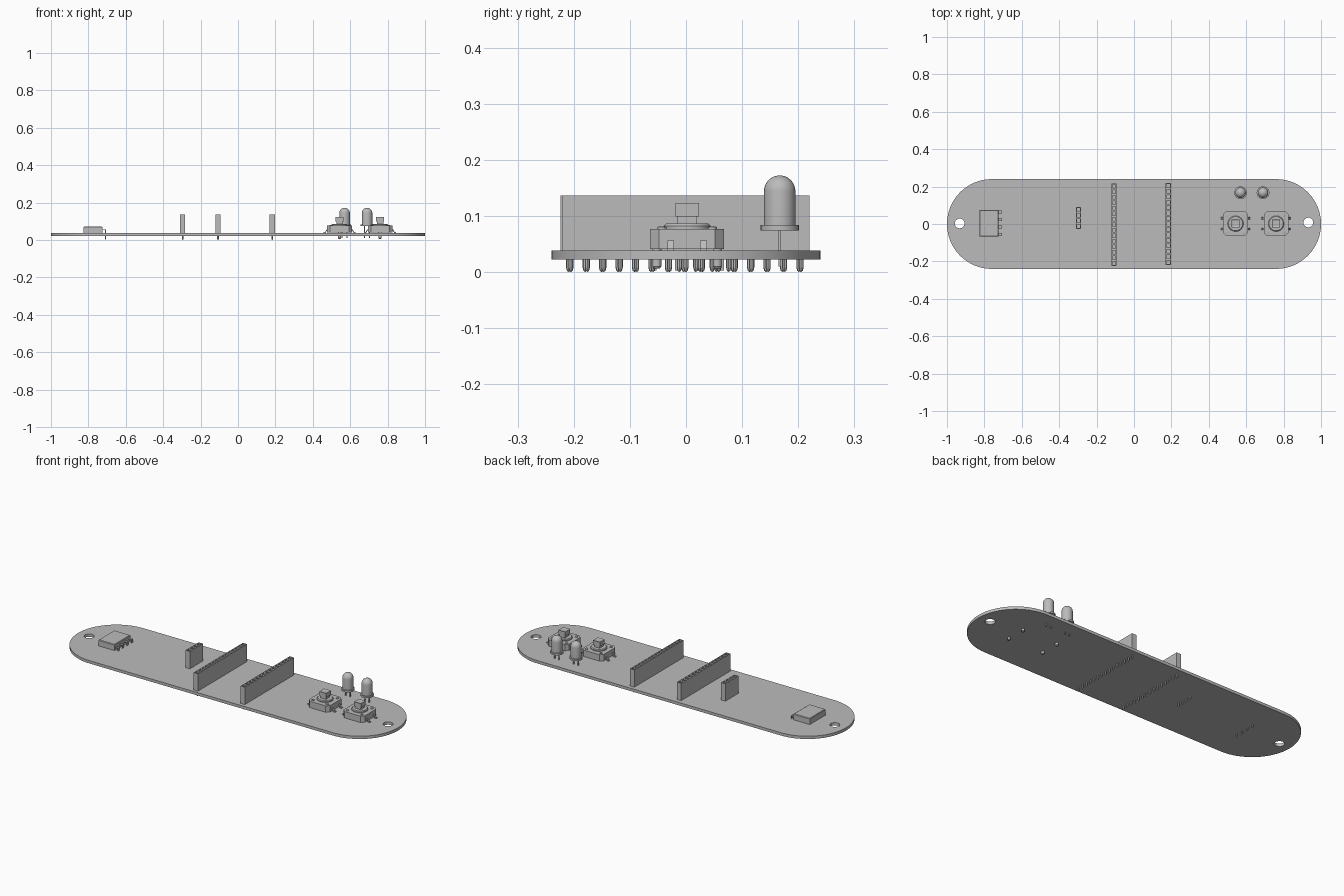
import bpy, bmesh, math
from mathutils import Matrix, Vector

cube = bpy.data.objects.get("Cube")
if cube:
    bpy.data.objects.remove(cube, do_unlink=True)

grey = bpy.data.materials.new("plain grey")
grey.use_nodes = True
grey.diffuse_color = (0.5, 0.5, 0.5, 1)
grey.node_tree.nodes["Principled BSDF"].inputs["Base Color"].default_value = (0.5, 0.5, 0.5, 1)

BOARD_LOW, BOARD_TOP = 0.022, 0.038
PITCH = 0.0293


def finish(name, bm, smooth=False):
    """Turn a bmesh into a named grey object."""
    bmesh.ops.recalc_face_normals(bm, faces=bm.faces[:])
    mesh = bpy.data.meshes.new(name)
    bm.to_mesh(mesh)
    bm.free()
    mesh.materials.append(grey)
    obj = bpy.data.objects.new(name, mesh)
    bpy.context.collection.objects.link(obj)
    if smooth:
        bpy.ops.object.select_all(action="DESELECT")
        obj.select_set(True)
        bpy.context.view_layer.objects.active = obj
        bpy.ops.object.shade_smooth_by_angle(angle=math.radians(35))
    return obj


def add_box(bm, center, size):
    m = Matrix.Translation(center) @ Matrix.Diagonal((*size, 1))
    return bmesh.ops.create_cube(bm, size=1, matrix=m)["verts"]


def add_prism(bm, points, offset):
    """Extrude a closed outline along an offset."""
    face = bm.faces.new([bm.verts.new(p) for p in points])
    top = bmesh.ops.extrude_face_region(bm, geom=[face])["geom"]
    bm.faces.new([bm.verts.new(p) for p in points]) if not face.is_valid else None
    bmesh.ops.translate(bm, vec=offset, verts=[v for v in top if isinstance(v, bmesh.types.BMVert)])


def add_lathe(bm, profile, x, y, steps=32):
    """Solid of revolution from (radius, z) rings; a zero radius closes the tip."""
    rings = []
    for r, z in profile:
        count = steps if r > 0 else 1
        rings.append([bm.verts.new((x + r * math.cos(math.tau * i / steps),
                                    y + r * math.sin(math.tau * i / steps), z)) for i in range(count)])
    for a, b in zip(rings, rings[1:]):
        for i in range(steps):
            j = (i + 1) % steps
            quad = [a[i % len(a)], a[j % len(a)], b[j % len(b)], b[i % len(b)]]
            bm.faces.new(list(dict.fromkeys(quad)))
    for ring in (rings[0], rings[-1]):
        if len(ring) > 1:
            bm.faces.new(ring)


def add_pin(bm, x, y, top=BOARD_LOW):
    """Rounded solder tail below the board."""
    add_lathe(bm, [(0.0045, top + 0.004), (0.0045, 0.008), (0.003, 0.002), (0, 0)], x, y, 8)


# Board: rounded slab with a mounting hole at each end
bm = bmesh.new()
outline = []
for side, start in ((1, -90), (-1, 90)):
    for i in range(33):
        a = math.radians(start + 180 * i / 32)
        outline.append((side * 0.76 + 0.24 * math.cos(a), 0.24 * math.sin(a), BOARD_LOW))
add_prism(bm, outline, (0, 0, BOARD_TOP - BOARD_LOW))
board = finish("circuit_board", bm, True)

bm = bmesh.new()
for x, y in ((-0.932, 0.003), (0.932, 0.008)):
    add_lathe(bm, [(0.026, 0), (0.026, 0.06)], x, y)
cutter = finish("hole_cutter", bm)
cutter.hide_render = True
mod = board.modifiers.new("mounting_holes", "BOOLEAN")
mod.operation, mod.object, mod.solver = "DIFFERENCE", cutter, "EXACT"
bpy.context.view_layer.objects.active = board
bpy.ops.object.modifier_apply(modifier=mod.name)
bpy.data.objects.remove(cutter, do_unlink=True)


# Socket headers: strips with a row of square wells and tails below
def header(name, x, y, count):
    bm = bmesh.new()
    length = count * PITCH
    low, high = BOARD_TOP, 0.136
    add_box(bm, (x, y, (low + high) / 2), (0.027, length, high - low))
    pins = [y + (i - (count - 1) / 2) * PITCH for i in range(count)]
    for p in pins[:-1]:
        bmesh.ops.bisect_plane(bm, geom=bm.verts[:] + bm.edges[:] + bm.faces[:],
                               plane_co=(x, p + PITCH / 2, 0), plane_no=(0, 1, 0))
    bm.normal_update()
    tops = [f for f in bm.faces if f.normal.z > 0.9]
    bmesh.ops.inset_individual(bm, faces=tops, thickness=0.007)
    wells = bmesh.ops.extrude_discrete_faces(bm, faces=tops)["faces"]
    bmesh.ops.translate(bm, vec=(0, 0, -0.03), verts=[v for f in wells for v in f.verts])
    for p in pins:
        add_pin(bm, x, p)
    finish(name, bm)


header("long_header_right", -0.107, -0.004, 15)
header("long_header_left", 0.183, 0, 15)
header("short_header", -0.296, 0.032, 4)

# Chip with a row of bent pins on one side
bm = bmesh.new()
add_box(bm, (-0.775, 0.004, 0.055), (0.102, 0.142, 0.034))
bmesh.ops.bevel(bm, geom=[e for e in bm.edges if all(v.co.z > 0.06 for v in e.verts)],
                offset=0.003, segments=1, affect="EDGES")
finish("chip_body", bm)
bm = bmesh.new()
for i in range(4):
    y = 0.064 - 0.04 * i
    add_box(bm, (-0.717, y, 0.055), (0.02, 0.014, 0.004))
    add_box(bm, (-0.708, y, 0.045), (0.004, 0.014, 0.022))
    add_box(bm, (-0.708, y, 0.02), (0.004, 0.007, 0.034))
finish("chip_pins", bm)


# Push buttons
def button(name, cx, cy):
    # Body with chamfered corners
    bm = bmesh.new()
    body = add_box(bm, (cx, cy, 0.059), (0.132, 0.132, 0.036))
    corners = [e for e in bm.edges if abs(e.verts[0].co.z - e.verts[1].co.z) > 0.01]
    bmesh.ops.bevel(bm, geom=corners, offset=0.016, segments=1, affect="EDGES")
    # Corner rivets and locating pegs
    for sx in (-1, 1):
        for sy in (-1, 1):
            add_lathe(bm, [(0.008, 0.076), (0.008, 0.08), (0.006, 0.081)],
                      cx + sx * 0.045, cy + sy * 0.045, 12)
    for sy in (-1, 1):
        add_lathe(bm, [(0.008, 0.042), (0.008, 0.01), (0.005, 0.006)], cx, cy + sy * 0.054, 12)
    finish(name + "_body", bm)
    # Collar and square plunger
    bm = bmesh.new()
    add_lathe(bm, [(0.042, 0.076), (0.042, 0.082), (0.038, 0.086)], cx, cy)
    finish(name + "_collar", bm, True)
    bm = bmesh.new()
    add_box(bm, (cx, cy, 0.093), (0.034, 0.034, 0.016))
    add_box(bm, (cx, cy, 0.111), (0.042, 0.042, 0.024))
    bm.normal_update()
    cap = max(bm.faces, key=lambda f: f.calc_center_median().z)
    bmesh.ops.inset_individual(bm, faces=[cap], thickness=0.011)
    bmesh.ops.translate(bm, vec=(0, 0, -0.003), verts=cap.verts[:])
    finish(name + "_plunger", bm)
    # Bent legs
    bm = bmesh.new()
    leg = [(0.06, 0.056), (0.07, 0.056), (0.077, 0.042), (0.086, 0.042),
           (0.086, 0.038), (0.075, 0.038), (0.067, 0.052), (0.06, 0.052)]
    for sx in (-1, 1):
        for sy in (-1, 1):
            add_prism(bm, [(cx + sx * px, cy + sy * 0.029 - 0.006, pz) for px, pz in leg], (0, 0.012, 0))
    finish(name + "_legs", bm)


button("inner_button", 0.543, 0.002)
button("outer_button", 0.76, 0.002)

# Domed lamps standing on two wire legs
for name, x in (("inner_lamp", 0.57), ("outer_lamp", 0.69)):
    y = 0.167
    bm = bmesh.new()
    dome = [(0.028 * math.cos(math.pi * i / 16), 0.144 + 0.028 * math.sin(math.pi * i / 16)) for i in range(8)]
    add_lathe(bm, [(0.034, 0.074), (0.034, 0.084), (0.028, 0.084)] + dome + [(0, 0.172)], x, y)
    finish(name + "_bulb", bm, True)
    bm = bmesh.new()
    for side in (-1, 1):
        add_box(bm, (x + side * 0.0135, y, 0.043), (0.005, 0.005, 0.066))
    finish(name + "_legs", bm)
